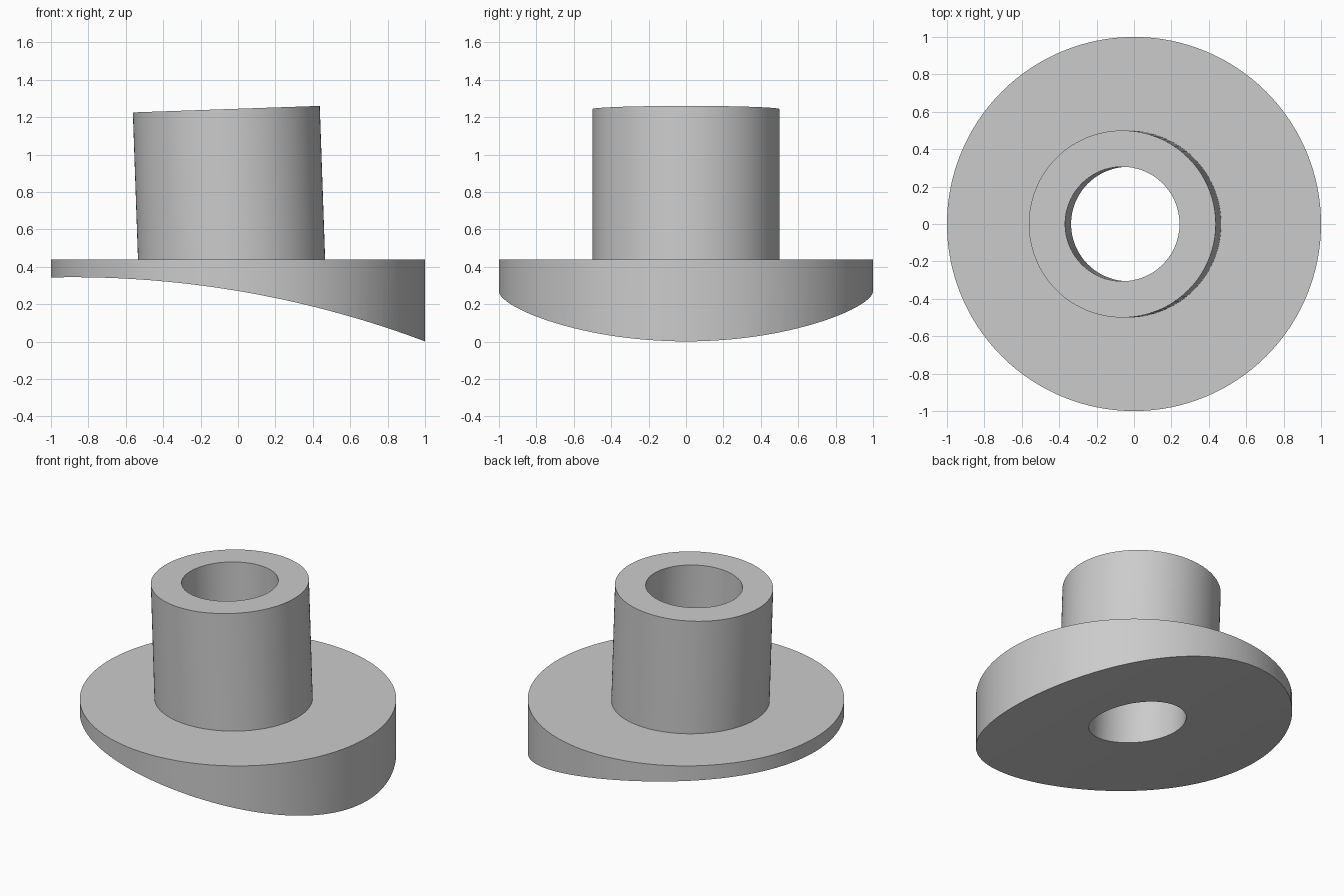
import bpy
import math
from mathutils import Matrix, Vector

if "Cube" in bpy.data.objects:
    bpy.data.objects.remove(bpy.data.objects["Cube"], do_unlink=True)

TILT = math.radians(-2)
TUBE_TOP = Vector((-0.0625, 0, 1.2425))

grey = bpy.data.materials.new("light grey")
grey.use_nodes = True
colour = (0.6, 0.6, 0.6, 1)
grey.diffuse_color = colour
grey.node_tree.nodes["Principled BSDF"].inputs["Base Color"].default_value = colour


def cylinder(name, radius, depth, centre, rotation=(0, 0, 0), sides=128):
    bpy.ops.mesh.primitive_cylinder_add(vertices=sides, radius=radius, depth=depth,
                                        location=centre, rotation=rotation)
    obj = bpy.context.object
    obj.name = name
    obj.data.materials.append(grey)
    return obj


def combine(target, other, operation):
    mod = target.modifiers.new(operation.title(), "BOOLEAN")
    mod.operation = operation
    mod.solver = "EXACT"
    mod.object = other
    bpy.context.view_layer.objects.active = target
    bpy.ops.object.modifier_apply(modifier=mod.name)
    bpy.data.objects.remove(other, do_unlink=True)


def along_tube(distance):
    # Point on the tilted tube axis, measured up from the tube's top
    return TUBE_TOP + Matrix.Rotation(TILT, 3, "Y") @ Vector((0, 0, distance))


# Round flange, thick enough to be trimmed below
flange = cylinder("flanged_collar", 1, 0.94, (0, 0, -0.03))

# Leaning tube joined to the flange
tube = cylinder("tube", 0.5, 0.85, along_tube(-0.425), (0, TILT, 0))
combine(flange, tube, "UNION")

# Curved saddle underside
saddle = cylinder("saddle_cutter", 5.35, 4, (-0.885, 0, 0.344 - 5.35),
                  (math.pi / 2, 0, 0), 720)
combine(flange, saddle, "DIFFERENCE")

# Bore following the tube axis all the way through
bore = cylinder("bore_cutter", 0.306, 3, along_tube(-1), (0, TILT, 0))
combine(flange, bore, "DIFFERENCE")

# Smooth walls with crisp rims
bpy.ops.object.select_all(action="DESELECT")
flange.select_set(True)
bpy.context.view_layer.objects.active = flange
bpy.ops.object.shade_smooth_by_angle(angle=math.radians(30))
